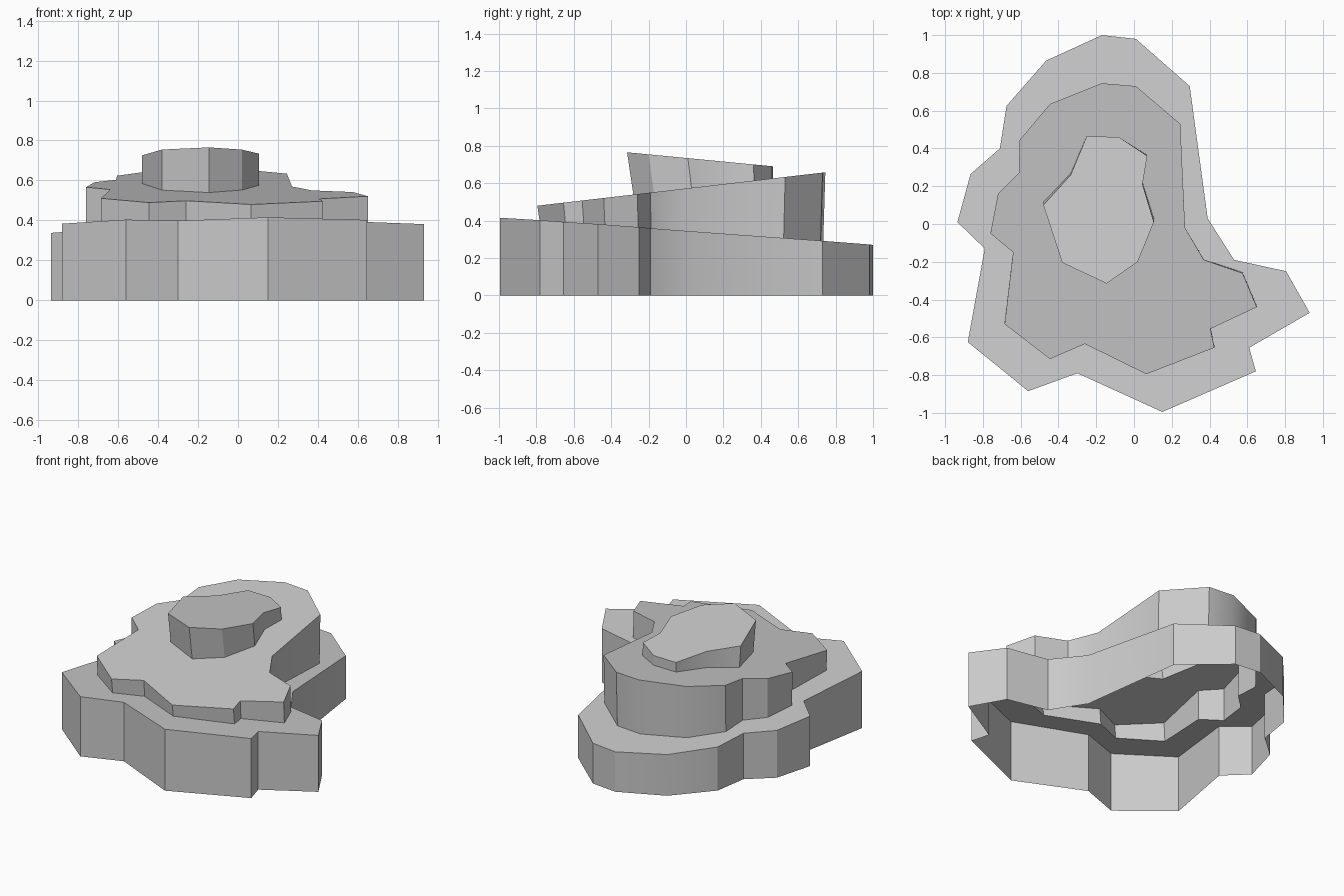
import bpy, bmesh, math

if "Cube" in bpy.data.objects:
    bpy.data.objects.remove(bpy.data.objects["Cube"])

# Outlines of the three rock terraces, seen from the top (x, y)
BASE = [(-.17, 1), (.01, .98), (.295, .73), (.39, .03), (.53, -.19), (.805, -.25), (.93, -.47),
        (.61, -.655), (.645, -.78), (.15, -.995), (-.3, -.79), (-.56, -.885), (-.88, -.625),
        (-.79, -.13), (-.935, .01), (-.865, .265), (-.71, .4), (-.675, .625), (-.465, .865)]
MIDDLE = [(-.17, .745), (.01, .73), (.245, .53), (.27, -.02), (.37, -.19), (.575, -.26), (.65, -.44),
          (.405, -.555), (.425, -.655), (.065, -.795), (-.26, -.635), (-.445, -.715), (-.685, -.53),
          (-.64, -.15), (-.76, -.05), (-.72, .16), (-.61, .27), (-.605, .445), (-.445, .635)]
SUMMIT = [(-.25, .465), (-.08, .46), (.07, .36), (.045, .21), (.105, .01), (.02, -.2),
          (-.145, -.315), (-.38, -.205), (-.48, .1), (-.335, .26)]


# Tilted top surfaces
def base_z(x, y):
    return .343 - .072 * y + .005 * x


def middle_z(x, y):
    return .572 + .116 * y


def summit_z(x, y):
    return .735 - .096 * y


def ground_z(x, y):
    return 0


def on_plane(outline, plane, pivot=0, scale=1):
    """Outline laid on a tilted plane, optionally squeezed in y."""
    pts = [(x, pivot + (y - pivot) * scale) for x, y in outline]
    return [(x, y, plane(x, y)) for x, y in pts]


def terrace(name, foot, rim, hole=None):
    """Open-bottomed tier: side wall plus a top with an optional hole."""
    bm = bmesh.new()
    low = [bm.verts.new(p) for p in foot]
    top = [bm.verts.new(p) for p in rim]
    n = len(low)
    for i in range(n):
        j = (i + 1) % n
        bm.faces.new((low[j], low[i], top[i], top[j]))
    edges = [bm.edges.get((top[i], top[(i + 1) % n])) for i in range(n)]
    if hole:
        inner = [bm.verts.new(p) for p in hole]
        edges += [bm.edges.new((inner[i], inner[(i + 1) % len(inner)])) for i in range(len(inner))]
        bmesh.ops.triangle_fill(bm, edges=edges, use_beauty=True, normal=(0, 0, 1))
    else:
        bm.faces.new(top)
    # Outlines run clockwise: make every wall face outward and every top face up
    bm.normal_update()
    for f in bm.faces:
        if abs(f.normal.z) > .7:
            if f.normal.z < 0:
                f.normal_flip()
    a, b = rim[0], rim[1]
    wall = bm.faces[:][0]
    wall.normal_update()
    if wall.normal.y < 0:
        for f in bm.faces:
            if abs(f.normal.z) <= .7:
                f.normal_flip()
    mesh = bpy.data.meshes.new(name)
    bm.to_mesh(mesh)
    bm.free()
    obj = bpy.data.objects.new(name, mesh)
    bpy.context.collection.objects.link(obj)
    bpy.ops.object.select_all(action='DESELECT')
    obj.select_set(True)
    bpy.context.view_layer.objects.active = obj
    bpy.ops.object.shade_smooth_by_angle(angle=math.radians(30))


# Each tier stands on the tilted top of the one below
middle_foot = on_plane(MIDDLE, base_z, 0, .985)
summit_foot = on_plane(SUMMIT, middle_z, .46, .957)
terrace("base_terrace", on_plane(BASE, ground_z), on_plane(BASE, base_z), middle_foot)
terrace("middle_terrace", middle_foot, on_plane(MIDDLE, middle_z), summit_foot)
terrace("summit_terrace", summit_foot, on_plane(SUMMIT, summit_z))
